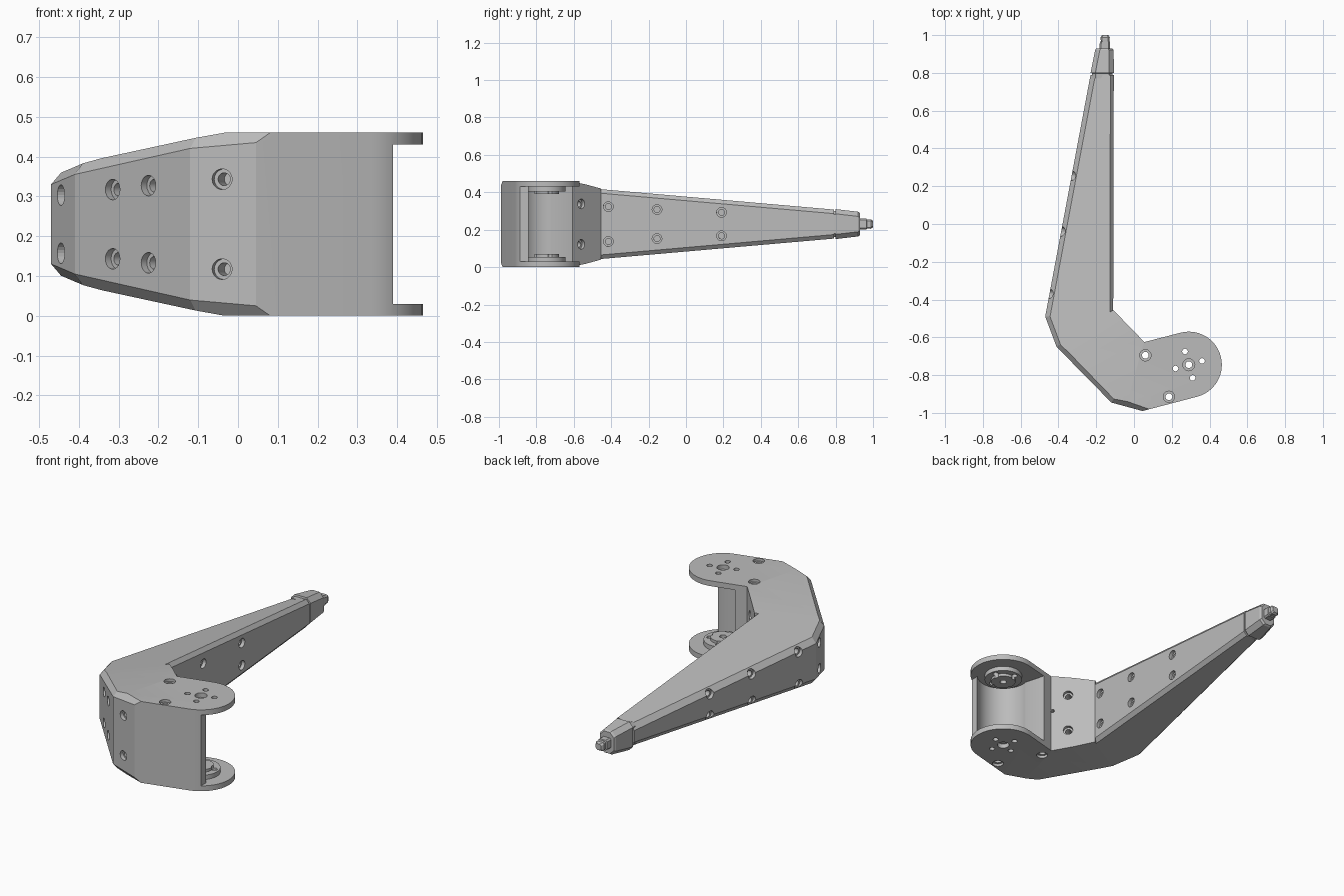
import bpy, bmesh, math
from mathutils import Vector

old = bpy.data.objects.get("Cube")
if old:
    bpy.data.objects.remove(old, do_unlink=True)

grey = bpy.data.materials.new("plain grey")
grey.use_nodes = True
GREY = (0.5, 0.5, 0.5, 1)
grey.diffuse_color = GREY
grey.node_tree.nodes["Principled BSDF"].inputs["Base Color"].default_value = GREY

MID, EDGE = 0.23, 0.025
# Plan corners of the bent limb
OUT_A, OUT_B, OUT_C, OUT_D = (0.045, -0.99), (-0.12, -0.945), (-0.41, -0.65), (-0.47, -0.49)
TIP_OUT, TIP_IN = (-0.23, 0.79), (-0.107, 0.79)
BEND, NOTCH = (-0.11, -0.455), (0.055, -0.625)
PIVOT, R = Vector((0.29, -0.745)), 0.175

# Upper surfaces: (height, x slope, y slope, origin x, origin y)
TOPS = [(0.46, 0, 0, 0, 0), (0.46, 0.17, -0.045, -0.04, -0.965),
        (0.42, 0.19, -0.088, *BEND)]


def height(p, t):
    return t[0] + t[1] * (p[0] - t[3]) + t[2] * (p[1] - t[4])


def top(p):
    return min(height(p, t) for t in TOPS)


def inward(p, q):
    d = (Vector(q) - Vector(p)).normalized()
    return Vector((d.y, -d.x))


def arc(radius, start, end, n):
    return [PIVOT + radius * Vector((math.cos(a), math.sin(a)))
            for a in (math.radians(start + (end - start) * i / n) for i in range(n + 1))]


def finish(name, bm):
    bmesh.ops.recalc_face_normals(bm, faces=bm.faces)
    me = bpy.data.meshes.new(name)
    bm.to_mesh(me)
    bm.free()
    me.materials.append(grey)
    ob = bpy.data.objects.new(name, me)
    bpy.context.collection.objects.link(ob)
    return ob


def prism(points, z0, z1):
    bm = bmesh.new()
    face = bm.faces.new([bm.verts.new((p[0], p[1], z0)) for p in points])
    up = bmesh.ops.extrude_face_region(bm, geom=[face])["geom"]
    bmesh.ops.translate(bm, vec=(0, 0, z1 - z0),
                        verts=[v for v in up if isinstance(v, bmesh.types.BMVert)])
    return bm


def slice_off(bm, co, no):
    # Trim the solid above a plane, and below its mirror image
    for s in (1, -1):
        c = Vector((co[0], co[1], MID + s * (co[2] - MID)))
        n = Vector((no[0], no[1], s * no[2]))
        bmesh.ops.bisect_plane(bm, geom=bm.verts[:] + bm.edges[:] + bm.faces[:], dist=1e-5,
                               plane_co=c, plane_no=n, clear_outer=True)
        bmesh.ops.holes_fill(bm, edges=[e for e in bm.edges if e.is_boundary], sides=0)


def limb(name, points, walls):
    bm = prism(points, -0.1, 0.56)
    for t in TOPS:
        slice_off(bm, (t[3], t[4], t[0]), (-t[1], -t[2], 1))
    for p, q in walls:
        n = inward(p, q)
        a = Vector((*p, top(p) - EDGE))
        b = Vector((*q, top(q) - EDGE))
        c = a + Vector((n.x * EDGE, n.y * EDGE, 0.03))
        no = (b - a).cross(c - a).normalized()
        slice_off(bm, a, no if no.z > 0 else -no)
    return finish(name, bm)


def rod(name, centre, axis, r, depth, n=20):
    bm = bmesh.new()
    bmesh.ops.create_cone(bm, cap_ends=True, segments=n, radius1=r, radius2=r, depth=depth)
    ob = finish(name, bm)
    ob.rotation_mode = "QUATERNION"
    ob.rotation_quaternion = Vector(axis).to_track_quat("Z", "Y")
    ob.location = centre
    return ob


def carve(ob, cutters):
    for c in cutters:
        m = ob.modifiers.new("cut", "BOOLEAN")
        m.operation, m.solver, m.object = "DIFFERENCE", "EXACT", c
        c.hide_render = True
    bpy.context.view_layer.update()
    me = bpy.data.meshes.new_from_object(ob.evaluated_get(bpy.context.evaluated_depsgraph_get()))
    ob.modifiers.clear()
    ob.data = me


def screw_holes(p, q, axis, spots):
    # Mirrored pairs of counterbored holes along one wall
    cutters, n = [], inward(p, q).to_3d()
    for pos, off in spots:
        f = (pos - p[axis]) / (q[axis] - p[axis])
        base = Vector(p).lerp(Vector(q), f)
        for s in (1, -1):
            at = Vector((base.x, base.y, MID + s * off))
            cutters += [rod("cutter", at, n, 0.026, 0.04), rod("cutter", at, n, 0.016, 0.16)]
    return cutters


# Limb: clevis half and tapering arm half
outer = [(OUT_A, OUT_B), (OUT_B, OUT_C), (OUT_C, OUT_D), (OUT_D, TIP_OUT)]
hip = limb("hip_bracket", arc(R, -75, 104, 28) + [NOTCH, BEND, OUT_C, OUT_B, OUT_A], outer[:2])
arm = limb("arm", [BEND, TIP_IN, TIP_OUT, OUT_D, OUT_C], outer[2:] + [(TIP_IN, BEND)])

# Pivot hubs on the inside of both plates
hubs = []
for side, s in (("upper", 1), ("lower", -1)):
    for part, r, z in (("flange", 0.1, 0.19), ("boss", 0.065, 0.175)):
        hubs.append(rod(f"{side}_hub_{part}", (*PIVOT, MID + s * z), (0, 0, 1), r, 0.03, 36))

# Clevis pocket, pivot holes and bolt holes
pocket = finish("cutter", prism(arc(0.14, 170, 315.6, 24) + [
    (0.39, -1.1), (0.6, -1.1), (0.6, -0.5), (0.09, -0.5)], 0.03, 0.43))
small = [rod("cutter", (*(PIVOT + Vector(o)), MID), (0, 0, 1), 0.015, 0.6, 16)
         for o in ((-0.02, 0.07), (0.07, 0.02), (-0.07, -0.02), (0.02, -0.07))]
axle = rod("cutter", (*PIVOT, MID), (0, 0, 1), 0.018, 0.6)
wide = [rod("cutter", (*PIVOT, MID + s * 0.23), (0, 0, 1), 0.032, 0.08) for s in (1, -1)]
bolts = []
for p in ((0.06, -0.695), (0.185, -0.915)):
    bolts.append(rod("cutter", (*p, MID), (0, 0, 1), 0.018, 0.6))
    bolts += [rod("cutter", (*p, MID + s * 0.23), (0, 0, 1), 0.03, 0.03) for s in (1, -1)]

# Screw holes in the walls
hip_holes = screw_holes(OUT_A, OUT_B, 0, [(-0.04, 0.113)])
hip_holes += screw_holes(OUT_B, OUT_C, 0, [(-0.225, 0.097), (-0.315, 0.087)])
hip_holes += screw_holes(BEND, NOTCH, 1, [(-0.56, 0.108)])
hip_holes.append(rod("cutter", (0.05, -0.62, 0.245), (1, 1, 0), 0.01, 0.08, 12))
arm_holes = screw_holes(OUT_C, OUT_D, 0, [(-0.445, 0.073)])
arm_holes += screw_holes(OUT_D, TIP_OUT, 1, [(-0.37, 0.09), (-0.04, 0.075), (0.255, 0.06)])
arm_holes += screw_holes(TIP_IN, BEND, 1, [(-0.415, 0.093), (-0.155, 0.078), (0.19, 0.063)])

carve(hip, [pocket, axle] + wide + small + bolts + hip_holes)
carve(arm, arm_holes)
for h in hubs:
    carve(h, [axle] + small)
for c in [o for o in bpy.data.objects if o.name.startswith("cutter")]:
    bpy.data.objects.remove(c, do_unlink=True)


def loft(name, rings):
    # Chamfered rectangles: (y, centre x, half width, half height, chamfer)
    bm, loops = bmesh.new(), []
    for y, x, w, h, c in rings:
        corners = [(w, h - c), (w - c, h), (c - w, h), (-w, h - c),
                   (-w, c - h), (c - w, -h), (w - c, -h), (w, c - h)]
        loops.append([bm.verts.new((x + a, y, MID + b)) for a, b in corners])
    for lo, hi in zip(loops, loops[1:]):
        for i in range(8):
            bm.faces.new((lo[i - 1], lo[i], hi[i], hi[i - 1]))
    bm.faces.new(loops[0])
    bm.faces.new(loops[-1])
    return finish(name, bm)


# End cap and nub
cap = loft("end_cap", [(0.77, -0.168, 0.055, 0.07, 0.02), (0.798, -0.168, 0.055, 0.07, 0.02),
                       (0.8, -0.168, 0.062, 0.08, 0.025), (0.92, -0.157, 0.049, 0.066, 0.025),
                       (0.93, -0.157, 0.043, 0.06, 0.025)])
nub = loft("end_nub", [(0.91, -0.156, 0.027, 0.029, 0.008), (0.965, -0.154, 0.027, 0.029, 0.008),
                       (0.967, -0.153, 0.022, 0.024, 0.007), (0.988, -0.153, 0.025, 0.025, 0.008),
                       (1.0, -0.152, 0.017, 0.017, 0.008)])

for ob in (hip, arm, cap, nub, *hubs):
    bpy.ops.object.select_all(action="DESELECT")
    ob.select_set(True)
    bpy.context.view_layer.objects.active = ob
    bpy.ops.object.shade_smooth_by_angle(angle=math.radians(25 if ob in (hip, *hubs) else 5))
